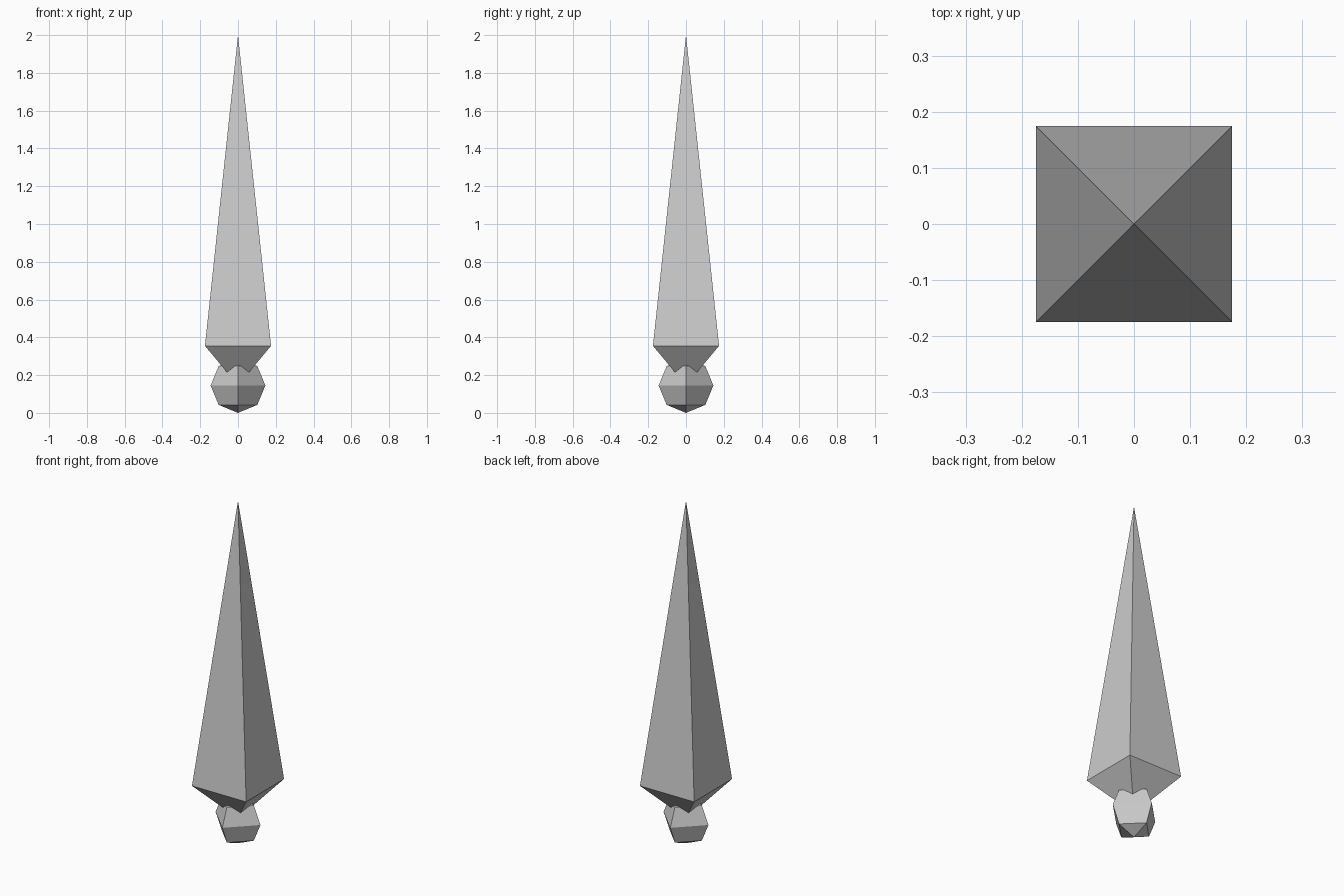
import bpy, bmesh

if "Cube" in bpy.data.objects:
    bpy.data.objects.remove(bpy.data.objects["Cube"])

CENTRE = 0.145   # ball centre and lower point of the spike


def make_object(name, bm):
    bmesh.ops.recalc_face_normals(bm, faces=bm.faces)
    mesh = bpy.data.meshes.new(name)
    bm.to_mesh(mesh)
    bm.free()
    obj = bpy.data.objects.new(name, mesh)
    bpy.context.collection.objects.link(obj)
    return obj


# Spike: a stretched square double pyramid
bm = bmesh.new()
h, z = 0.175, 0.355
ring = [bm.verts.new((x, y, z)) for x, y in ((-h, -h), (h, -h), (h, h), (-h, h))]
for tip_z in (CENTRE, 2.0):
    tip = bm.verts.new((0, 0, tip_z))
    for i in range(4):
        bm.faces.new((ring[i], ring[(i + 1) % 4], tip))
make_object("spike", bm)

# Ball: four-sided low-poly sphere at the joint
bm = bmesh.new()
bmesh.ops.create_uvsphere(bm, u_segments=4, v_segments=4, radius=CENTRE)
bmesh.ops.translate(bm, vec=(0, 0, CENTRE), verts=bm.verts)
make_object("joint_ball", bm)
